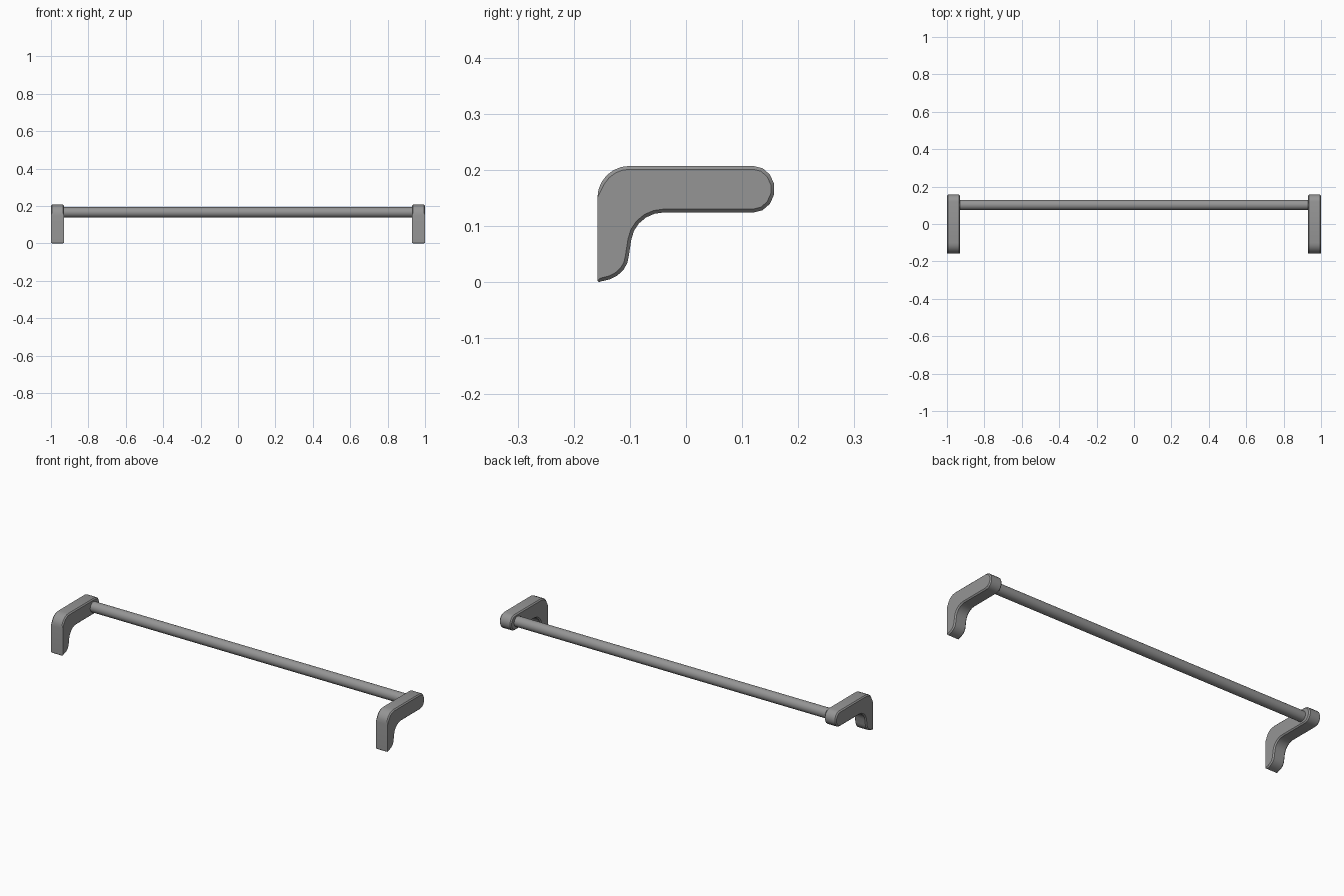
import bpy, bmesh
from math import sin, cos, radians

if "Cube" in bpy.data.objects:
    bpy.data.objects.remove(bpy.data.objects["Cube"])

metal = bpy.data.materials.new("dark_grey")
metal.diffuse_color = (0.3, 0.3, 0.3, 1)
metal.use_nodes = True
metal.node_tree.nodes["Principled BSDF"].inputs["Base Color"].default_value = metal.diffuse_color


def arc(cy, cz, ry, rz, a0, a1, n):
    """Points along an elliptical arc in the y-z plane."""
    steps = [radians(a0 + (a1 - a0) * i / n) for i in range(n + 1)]
    return [(cy + ry * cos(a), cz + rz * sin(a)) for a in steps]


def finish(obj):
    obj.data.materials.append(metal)
    bpy.ops.object.select_all(action='DESELECT')
    obj.select_set(True)
    bpy.context.view_layer.objects.active = obj
    bpy.ops.object.shade_smooth_by_angle(angle=radians(38))


# Bracket side profile: rounded shoulder, round arm end, concave underside, curved foot
WALL = -0.158
profile = (arc(-0.101, 0.150, 0.057, 0.057, 180, 90, 6)
           + arc(0.120, 0.1655, 0.038, 0.0415, 90, -90, 7)
           + arc(-0.040, 0.068, 0.058, 0.056, 90, 172, 5)
           + arc(-0.158, 0.048, 0.056, 0.047, -2, -82, 5)
           + [(-0.155, 0.0), (WALL, 0.003)])


def bracket(name, x0, x1):
    bm = bmesh.new()
    # Two caps joined by a strip of side faces
    rings = [[bm.verts.new((x, y, z)) for y, z in profile] for x in (x0, x1)]
    for ring in rings:
        bm.faces.new(ring)
    for i in range(len(profile)):
        bm.faces.new((rings[0][i - 1], rings[0][i], rings[1][i], rings[1][i - 1]))
    bmesh.ops.recalc_face_normals(bm, faces=bm.faces[:])
    # Chamfer both side outlines, leaving the flat wall side crisp
    rim = [e for e in bm.edges
           if abs(e.verts[0].co.x - e.verts[1].co.x) < 1e-5
           and not all(v.co.y < WALL + 0.004 for v in e.verts)]
    bmesh.ops.bevel(bm, geom=rim, offset=0.006, segments=1, profile=0.5,
                    affect='EDGES', clamp_overlap=False)
    mesh = bpy.data.meshes.new(name)
    bm.to_mesh(mesh)
    bm.free()
    obj = bpy.data.objects.new(name, mesh)
    bpy.context.collection.objects.link(obj)
    finish(obj)


bracket("left_bracket", -1.0, -0.93)
bracket("right_bracket", 0.93, 1.0)

# Horizontal rail between the arms
bpy.ops.mesh.primitive_cylinder_add(vertices=32, radius=0.0275, depth=1.88,
                                    location=(0, 0.102, 0.166),
                                    rotation=(0, radians(90), 0))
rail = bpy.context.object
rail.name = "rail"
finish(rail)
